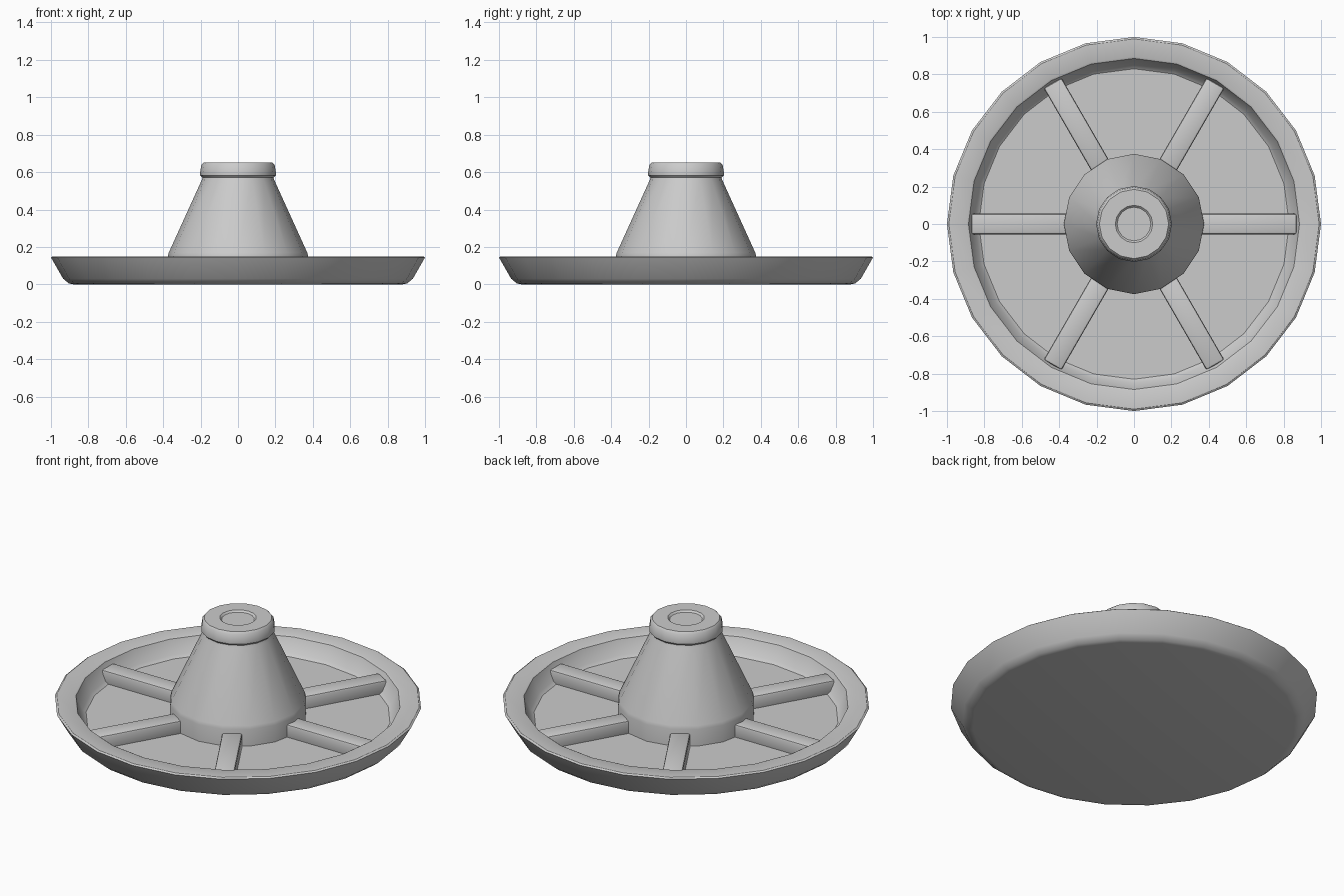
import bpy, bmesh, math
from mathutils import Matrix

if "Cube" in bpy.data.objects:
    bpy.data.objects.remove(bpy.data.objects["Cube"])


def finish(bm, name):
    bmesh.ops.recalc_face_normals(bm, faces=bm.faces[:])
    me = bpy.data.meshes.new(name)
    bm.to_mesh(me)
    bm.free()
    ob = bpy.data.objects.new(name, me)
    bpy.context.collection.objects.link(ob)
    bpy.ops.object.select_all(action='DESELECT')
    ob.select_set(True)
    bpy.context.view_layer.objects.active = ob
    bpy.ops.object.shade_smooth_by_angle(angle=math.radians(35))
    return ob


def lathe(name, profile, sides):
    """Revolve (radius, z) points about z, closing both ends with a flat cap."""
    bm = bmesh.new()
    rings = [[bm.verts.new((r * math.cos(2 * math.pi * i / sides),
                            r * math.sin(2 * math.pi * i / sides), z))
              for i in range(sides)] for r, z in profile]
    for a, b in zip(rings, rings[1:]):
        for i in range(sides):
            j = (i + 1) % sides
            bm.faces.new((a[i], a[j], b[j], b[i]))
    bm.faces.new(rings[0][::-1])
    bm.faces.new(rings[-1])
    return finish(bm, name)


# Shallow dish with a flared wall
lathe("dish", [(0.88, 0), (0.905, 0.005), (0.935, 0.03), (0.995, 0.135),
               (1.0, 0.143), (0.99, 0.15), (0.895, 0.15), (0.885, 0.145),
               (0.85, 0.065), (0.83, 0.05)], 24)

# Central tapered hub with grooved collar and recessed top
lathe("hub", [(0.375, 0.03), (0.375, 0.15), (0.37, 0.17), (0.195, 0.555),
              (0.19, 0.57), (0.203, 0.583), (0.203, 0.595), (0.196, 0.638),
              (0.185, 0.65), (0.1, 0.65), (0.09, 0.64)], 16)

# Six radial ribs with softened edges
for k in range(6):
    bm = bmesh.new()
    bmesh.ops.create_cube(bm, size=1, matrix=Matrix.Translation((0.595, 0, 0.08))
                          @ Matrix.Diagonal((0.55, 0.11, 0.09, 1)))
    bmesh.ops.bevel(bm, geom=bm.edges[:], offset=0.012, segments=2,
                    profile=0.5, affect='EDGES')
    bm.transform(Matrix.Rotation(k * math.pi / 3, 4, 'Z'))
    finish(bm, f"rib_{k + 1}")
